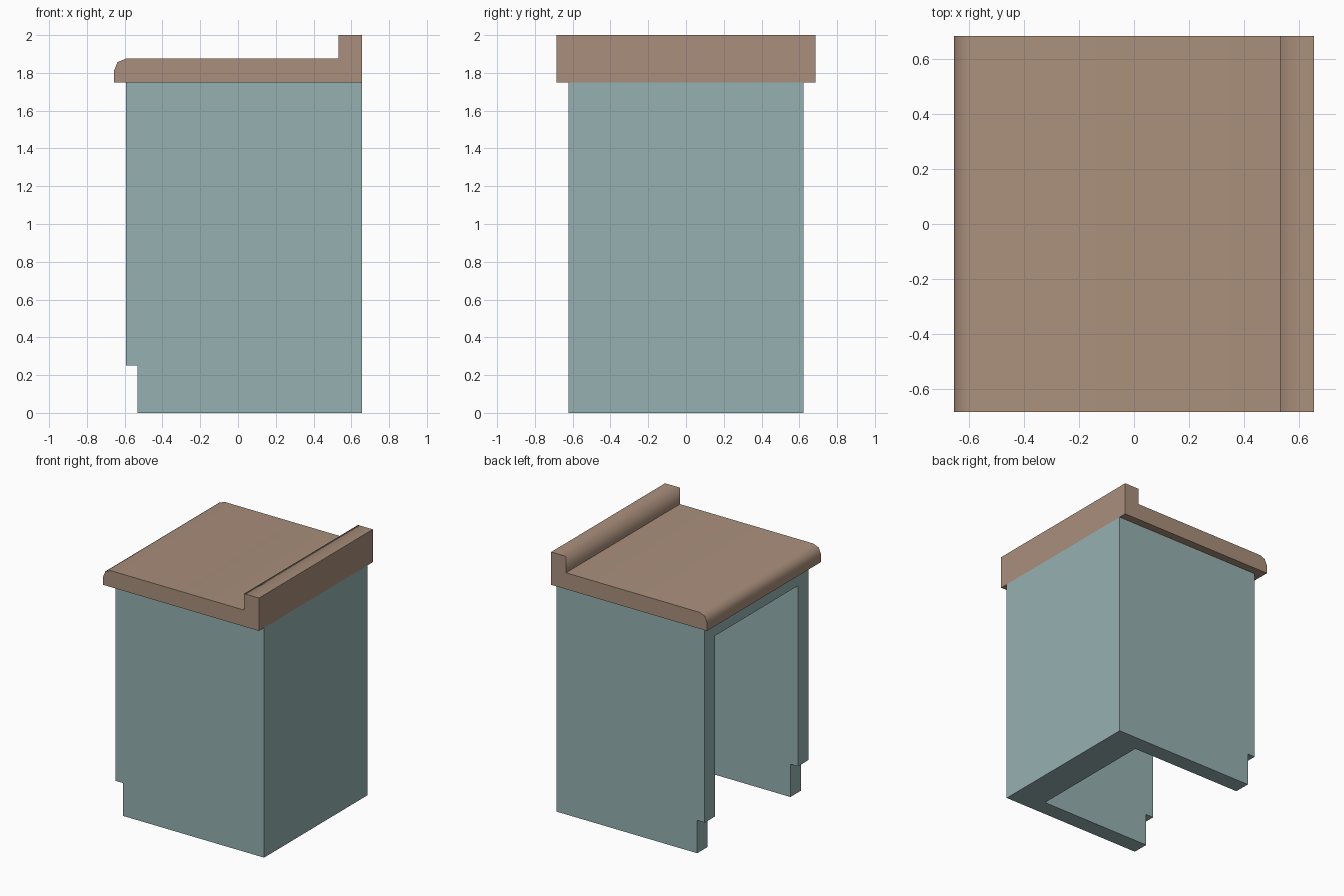
import bpy
import bmesh

default = bpy.data.objects.get("Cube")
if default:
    bpy.data.objects.remove(default, do_unlink=True)


def make_material(name, rgb):
    mat = bpy.data.materials.new(name)
    mat.use_nodes = True
    colour = (*rgb, 1.0)
    mat.diffuse_color = colour
    mat.node_tree.nodes["Principled BSDF"].inputs["Base Color"].default_value = colour
    return mat


def extrude_profile(name, profile, half_width, material, soft_points=()):
    """Sweep an x/z profile along y; soft_points index the rounded corners."""
    bm = bmesh.new()
    front = [bm.verts.new((x, -half_width, z)) for x, z in profile]
    back = [bm.verts.new((x, half_width, z)) for x, z in profile]
    count = len(profile)
    bm.faces.new(front)
    bm.faces.new(back[::-1])
    for i in range(count):
        j = (i + 1) % count
        face = bm.faces.new((front[i], back[i], back[j], front[j]))
        face.smooth = True
    bmesh.ops.recalc_face_normals(bm, faces=bm.faces)
    # Only the lengthwise edges at the soft corners stay smooth
    for edge in bm.edges:
        edge.smooth = False
    for i in soft_points:
        bm.edges.get((front[i], back[i])).smooth = True
    mesh = bpy.data.meshes.new(name)
    bm.to_mesh(mesh)
    bm.free()
    mesh.materials.append(material)
    obj = bpy.data.objects.new(name, mesh)
    bpy.context.collection.objects.link(obj)
    return obj


brown = make_material("warm brown", (0.40, 0.275, 0.20))
teal = make_material("grey teal", (0.305, 0.44, 0.44))

BACK = 0.656
FRONT = -0.594
COUNTER_BOTTOM = 1.75

# Cabinet body with a toe kick
cabinet = extrude_profile("cabinet_body", [
    (BACK, 0), (BACK, COUNTER_BOTTOM), (FRONT, COUNTER_BOTTOM),
    (FRONT, 0.25), (-0.531, 0.25), (-0.531, 0),
], 0.623, teal)

# Hollow, open at the face and underneath
cutter = extrude_profile("cabinet_cutter", [
    (0.406, -0.2), (0.406, 1.625), (-0.9, 1.625), (-0.9, -0.2),
], 0.498, teal)
cutter.hide_render = True
hollow = cabinet.modifiers.new("hollow", "BOOLEAN")
hollow.operation = "DIFFERENCE"
hollow.solver = "EXACT"
hollow.object = cutter
bpy.context.view_layer.objects.active = cabinet
bpy.ops.object.modifier_apply(modifier=hollow.name)
bpy.data.objects.remove(cutter, do_unlink=True)
for polygon in cabinet.data.polygons:
    polygon.use_smooth = False

# Countertop with a rounded nose and a raised backsplash
extrude_profile("countertop", [
    (-BACK, COUNTER_BOTTOM), (-BACK, 1.813), (-0.638, 1.857), (-0.594, 1.875),
    (0.531, 1.875), (0.531, 2), (BACK, 2), (BACK, COUNTER_BOTTOM),
], 0.685, brown, soft_points=(1, 2, 3, 5))
